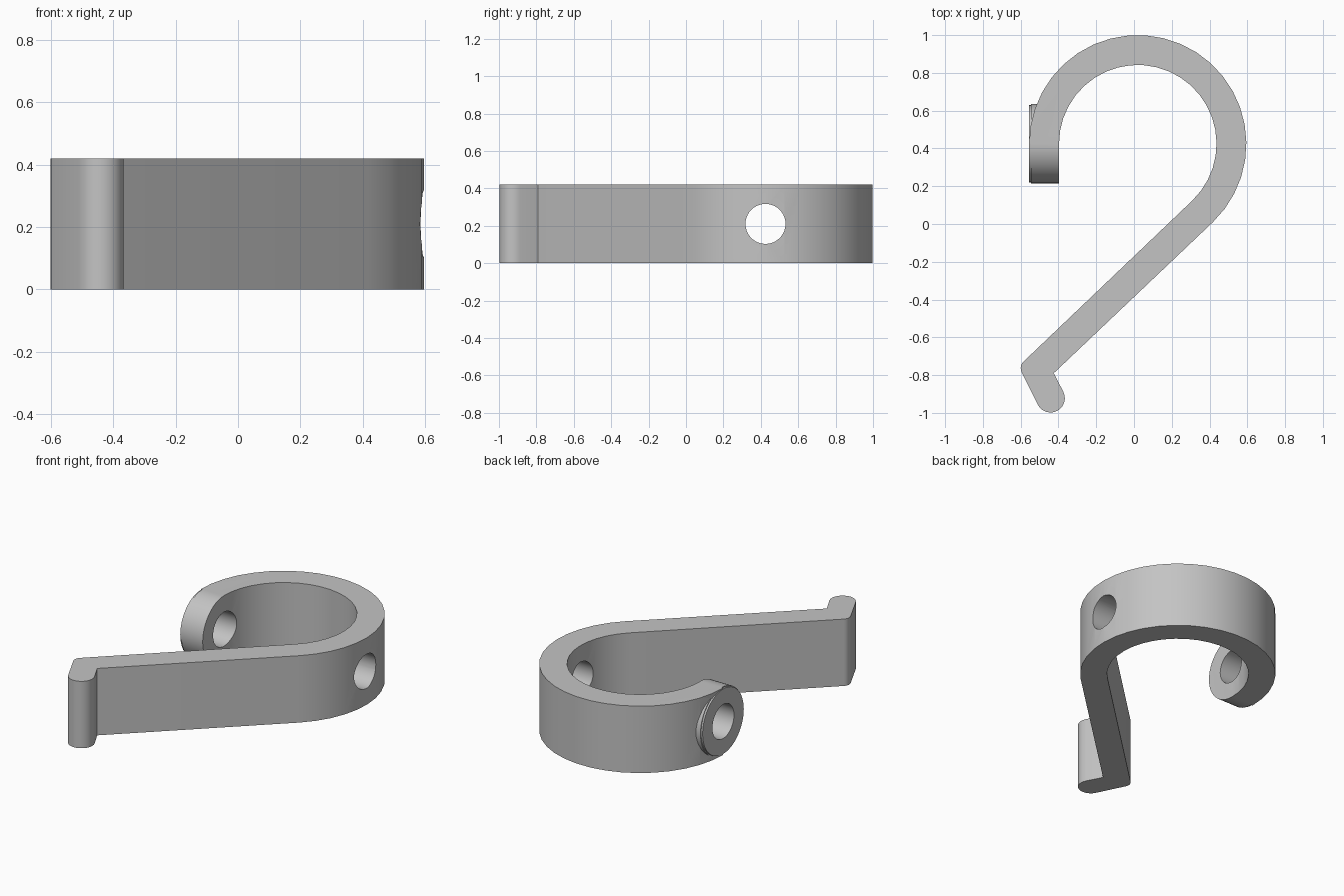
import bpy, bmesh, math
from mathutils import Matrix

if "Cube" in bpy.data.objects:
    bpy.data.objects.remove(bpy.data.objects["Cube"])

H = 0.42                      # height of the hook band
CX, CY = 0.02, 0.425          # centre of the round loop
R_OUT, R_IN = 0.575, 0.417
TANGENT = math.radians(-46.3)  # where the loop runs into the straight arm

grey = bpy.data.materials.new("grey")
grey.diffuse_color = (0.55, 0.55, 0.55, 1)
grey.use_nodes = True
grey.node_tree.nodes["Principled BSDF"].inputs["Base Color"].default_value = grey.diffuse_color


def make_object(name, bm):
    bmesh.ops.recalc_face_normals(bm, faces=bm.faces)
    mesh = bpy.data.meshes.new(name)
    bm.to_mesh(mesh)
    bm.free()
    mesh.materials.append(grey)
    obj = bpy.data.objects.new(name, mesh)
    bpy.context.collection.objects.link(obj)
    return obj


def arc(cx, cy, r, a0, a1, n):
    return [(cx + r * math.cos(a0 + (a1 - a0) * i / n),
             cy + r * math.sin(a0 + (a1 - a0) * i / n)) for i in range(n + 1)]


def x_cylinder(bm, x0, x1, r, sides=48):
    m = Matrix.Translation(((x0 + x1) / 2, CY, H / 2)) @ Matrix.Rotation(math.pi / 2, 4, 'Y')
    bmesh.ops.create_cone(bm, cap_ends=True, segments=sides, radius1=r,
                          radius2=r, depth=x1 - x0, matrix=m)


def boolean(target, tool, operation):
    mod = target.modifiers.new(operation.lower(), 'BOOLEAN')
    mod.operation, mod.object, mod.solver = operation, tool, 'EXACT'
    bpy.context.view_layer.objects.active = target
    bpy.ops.object.modifier_apply(modifier=mod.name)
    bpy.data.objects.remove(tool, do_unlink=True)


# Hook outline: outer loop, arm, rounded foot, back along the arm, inner loop
rad = math.radians
outline = arc(CX, CY, R_OUT, math.pi, TANGENT, 24)
outline += [(-0.425, -0.79)]
outline += arc(-0.442, -0.922, 0.076, rad(27), rad(-153), 12)
outline += arc(-0.553, -0.763, 0.047, rad(207), rad(134), 5)
outline += arc(CX, CY, R_IN, TANGENT, math.pi, 24)

bm = bmesh.new()
face = bm.faces.new([bm.verts.new((x, y, 0)) for x, y in outline])
top = bmesh.ops.extrude_face_region(bm, geom=[face])["geom"]
bmesh.ops.translate(bm, vec=(0, 0, H),
                    verts=[v for v in top if isinstance(v, bmesh.types.BMVert)])
hook = make_object("hook", bm)

# Round boss on the free end of the loop, with a slightly smaller outer step
for x0, x1, r in ((-0.545, -0.396, H / 2), (-0.556, -0.50, 0.204)):
    bm = bmesh.new()
    x_cylinder(bm, x0, x1, r)
    boolean(hook, make_object("boss", bm), 'UNION')

# Screw hole through both sides of the loop
bm = bmesh.new()
x_cylinder(bm, -0.9, 0.9, 0.107, 40)
boolean(hook, make_object("hole_cutter", bm), 'DIFFERENCE')

# Smooth curved walls, sharp rims
bpy.ops.object.select_all(action='DESELECT')
hook.select_set(True)
bpy.context.view_layer.objects.active = hook
bpy.ops.object.shade_smooth_by_angle(angle=math.radians(30))
